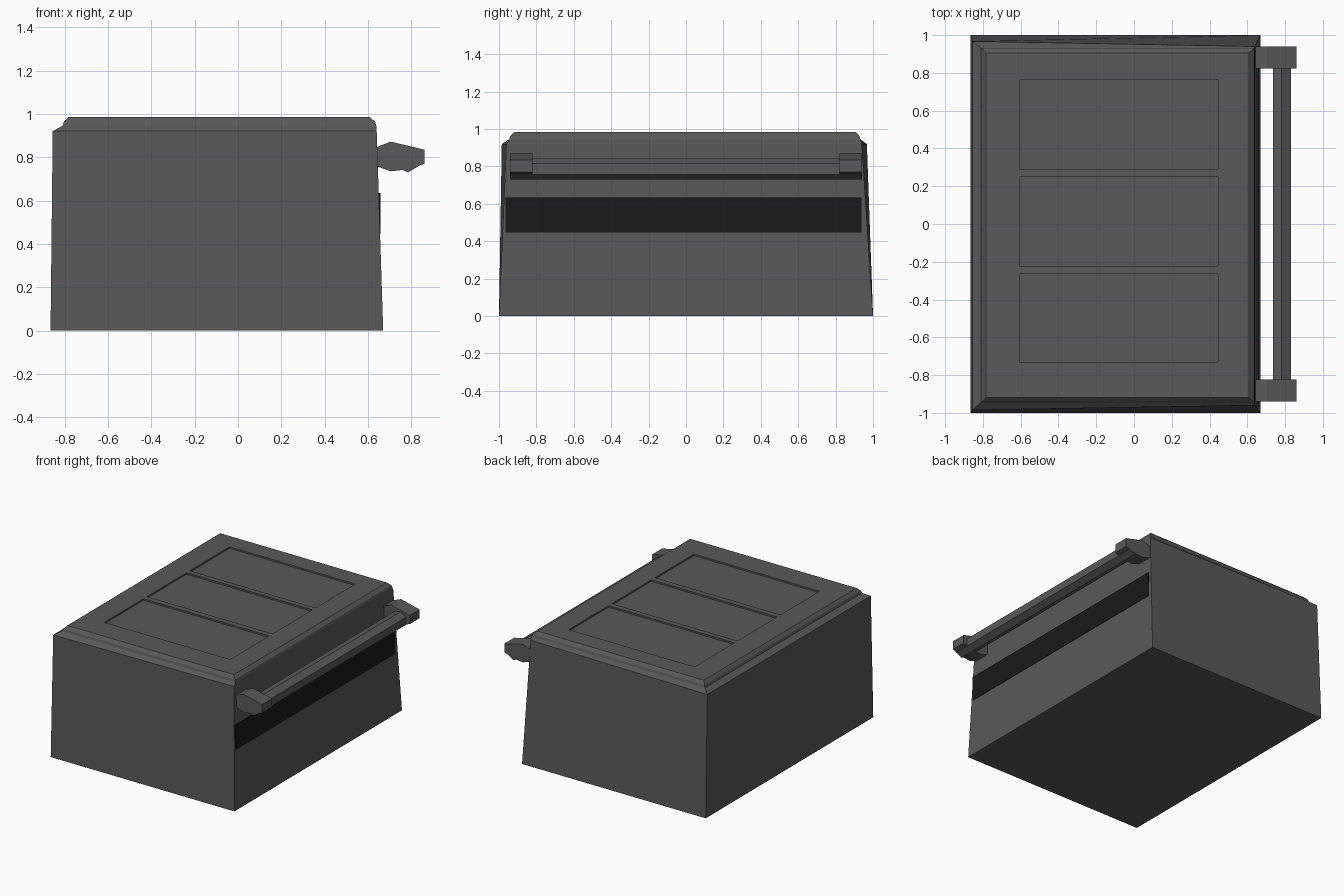
import bpy, bmesh

if "Cube" in bpy.data.objects:
    bpy.data.objects.remove(bpy.data.objects["Cube"])


def material(name, v):
    m = bpy.data.materials.new(name)
    m.diffuse_color = (v, v, v, 1)
    m.use_nodes = True
    m.node_tree.nodes["Principled BSDF"].inputs["Base Color"].default_value = m.diffuse_color
    return m


DARK = material("dark_grey", 0.1)
BLACK = material("black", 0.01)


def loft(name, rings, mat):
    """Closed solid through a list of equal-length point rings."""
    bm = bmesh.new()
    loops = [[bm.verts.new(p) for p in ring] for ring in rings]
    n = len(loops[0])
    for a, b in zip(loops, loops[1:]):
        for i in range(n):
            j = (i + 1) % n
            bm.faces.new((a[i], a[j], b[j], b[i]))
    bm.faces.new(loops[0][::-1])
    bm.faces.new(loops[-1])
    bmesh.ops.recalc_face_normals(bm, faces=bm.faces)
    me = bpy.data.meshes.new(name)
    bm.to_mesh(me)
    bm.free()
    me.materials.append(mat)
    ob = bpy.data.objects.new(name, me)
    bpy.context.collection.objects.link(ob)
    return ob


def rect(z, x0, x1, left, right):
    """Horizontal four-corner ring; left/right are (front y, back y)."""
    return [(x0, left[0], z), (x1, right[0], z), (x1, right[1], z), (x0, left[1], z)]


def box(name, x, y, z, mat):
    return loft(name, [rect(h, x[0], x[1], y, y) for h in z], mat)


def extrude_y(name, profile, y, mat):
    return loft(name, [[(px, py, pz) for px, pz in profile] for py in y], mat)


# Tapered body with stepped, bevelled lid
body = loft("body", [
    rect(0.0, -0.865, 0.67, (-1, 1), (-1, 1)),
    rect(0.92, -0.855, 0.64, (-0.985, 0.967), (-0.96, 0.94)),
    rect(0.945, -0.81, 0.638, (-0.945, 0.932), (-0.945, 0.932)),
    rect(0.963, -0.804, 0.633, (-0.94, 0.927), (-0.94, 0.927)),
    rect(0.985, -0.783, 0.608, (-0.918, 0.906), (-0.918, 0.906)),
], DARK)

# Three shallow recessed panels in the lid
for i, y in enumerate([(-0.73, -0.265), (-0.222, 0.25), (0.29, 0.763)]):
    cutter = box(f"panel_cutter_{i}", (-0.605, 0.445), y, (0.973, 1.05), DARK)
    cutter.hide_render = True
    cutter.hide_set(True)
    mod = body.modifiers.new(f"panel_{i}", 'BOOLEAN')
    mod.operation = 'DIFFERENCE'
    mod.solver = 'EXACT'
    mod.object = cutter
    bpy.context.view_layer.objects.active = body
    bpy.ops.object.modifier_apply(modifier=mod.name)
    bpy.data.objects.remove(cutter)

# Black strip across the door
box("door_strip", (0.63, 0.658), (-0.965, 0.937), (0.447, 0.635), BLACK)

# Handle brackets
bracket = [(0.635, 0.845), (0.705, 0.872), (0.86, 0.835), (0.86, 0.77),
           (0.79, 0.745), (0.705, 0.735), (0.635, 0.76)]
for side, y in (("front", (-0.94, -0.822)), ("back", (0.822, 0.94))):
    extrude_y(f"handle_bracket_{side}", bracket, y, DARK)

# Handle bar
bar = [(0.735, 0.835), (0.782, 0.842), (0.83, 0.815),
       (0.83, 0.757), (0.785, 0.73), (0.735, 0.752)]
extrude_y("handle_bar", bar, (-0.938, 0.938), DARK)
